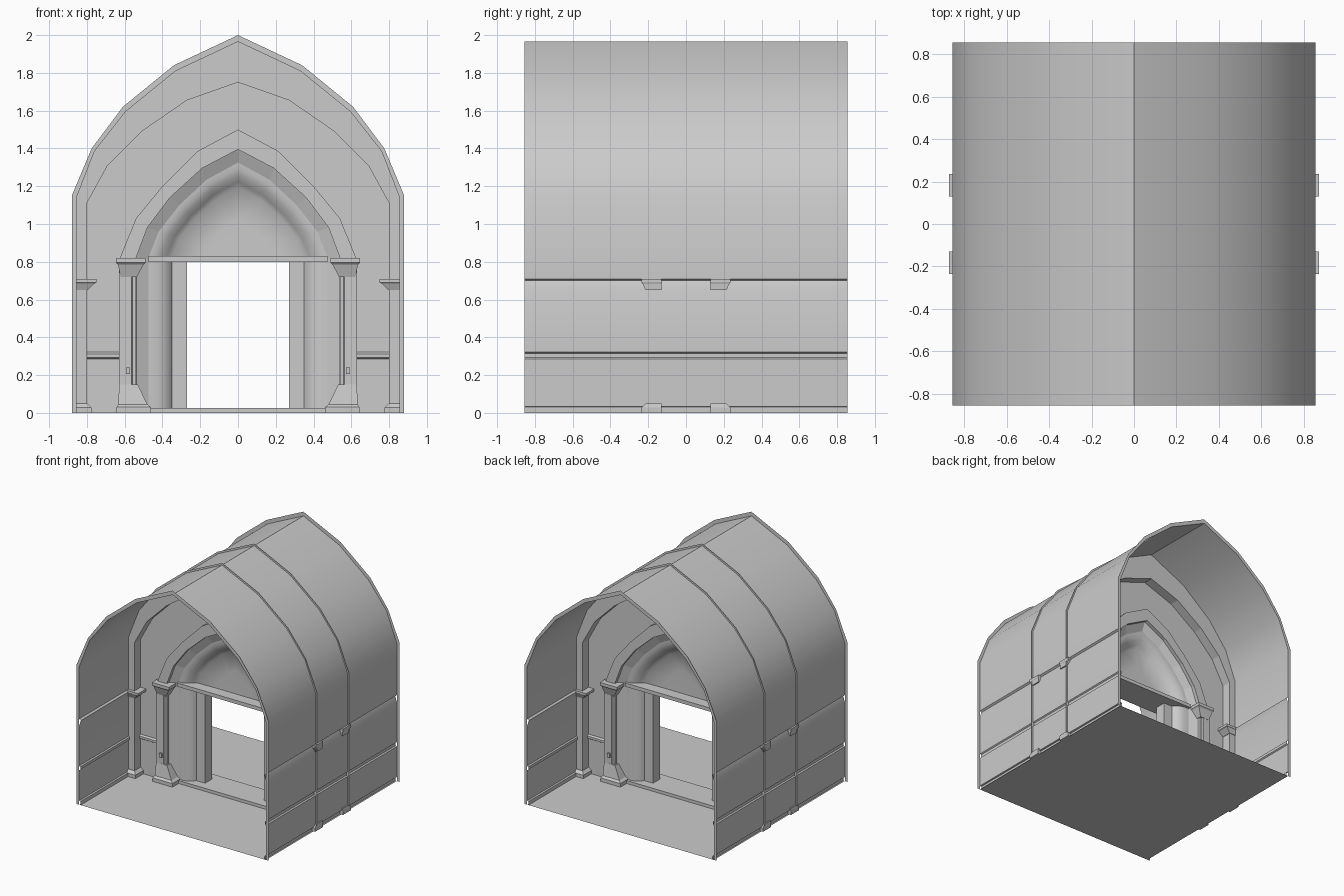
import bpy, bmesh
from math import radians

if "Cube" in bpy.data.objects:
    bpy.data.objects.remove(bpy.data.objects["Cube"])


def make(name, verts, faces, mirror=(False, False), smooth=None):
    """Mesh object with optional x / y mirroring and smooth-by-angle shading."""
    me = bpy.data.meshes.new(name)
    me.from_pydata(verts, [], faces)
    bm = bmesh.new()
    bm.from_mesh(me)
    bmesh.ops.remove_doubles(bm, verts=bm.verts, dist=0.0001)
    bmesh.ops.recalc_face_normals(bm, faces=bm.faces)
    bm.to_mesh(me)
    bm.free()
    if smooth:
        me.shade_smooth()
        me.set_sharp_from_angle(angle=radians(smooth))
    ob = bpy.data.objects.new(name, me)
    bpy.context.collection.objects.link(ob)
    if any(mirror):
        m = ob.modifiers.new("Mirror", 'MIRROR')
        m.use_axis = (mirror[0], mirror[1], False)
        m.use_mirror_merge = False
    return ob


def loft(name, rings, closed=False, caps=False, **kw):
    """Bridge successive rings that have equal point counts."""
    n = len(rings[0])
    verts = [p for r in rings for p in r]
    faces = []
    for k in range(len(rings) - 1):
        for i in range(n if closed else n - 1):
            j = (i + 1) % n
            faces.append((k*n + i, k*n + j, (k+1)*n + j, (k+1)*n + i))
    if caps:
        faces += [tuple(range(n))[::-1], tuple(range(len(verts) - n, len(verts)))]
    return make(name, verts, faces, **kw)


def arch(half, y):
    """Full pointed arch at depth y from its right half (base to apex)."""
    return [(x, y, z) for x, z in half] + [(-x, y, z) for x, z in half[-2::-1]]


def stack(name, levels, **kw):
    """Stacked rectangles (z, x0, x1, y0, y1): boxes, capitals and bases."""
    rings = [[(a, c, z), (b, c, z), (b, d, z), (a, d, z)] for z, a, b, c, d in levels]
    return loft(name, rings, closed=True, caps=True, **kw)


def box(name, x0, x1, y0, y1, z0, z1, **kw):
    return stack(name, [(z0, x0, x1, y0, y1), (z1, x0, x1, y0, y1)], **kw)


L = 0.855
XY = (True, True)
Y = (False, True)

# Half profiles of the arches, base to apex
outer = [(.88, 0), (.88, 1.15), (.775, 1.40), (.61, 1.62), (.34, 1.84), (0, 2.0)]
vault = [(.855, 0), (.855, 1.14), (.76, 1.385), (.595, 1.595), (.33, 1.81), (0, 1.965)]
fin = [(.868, 0), (.868, 1.145), (.768, 1.393), (.603, 1.608), (.335, 1.825), (0, 1.982)]
rib = [(.80, 0), (.80, 1.11), (.69, 1.31), (.51, 1.49), (.27, 1.655), (0, 1.75)]
arch_a = [(.625, 0), (.625, .82), (.54, 1.03), (.40, 1.20), (.215, 1.385), (0, 1.50)]
arch_b = [(.54, 0), (.54, .82), (.48, .98), (.36, 1.14), (.19, 1.295), (0, 1.395)]
arch_c = [(.475, 0), (.475, .82), (.42, .96), (.31, 1.10), (.165, 1.235), (0, 1.325)]

# Vault shell with skirting, dado and cornice bands
shell = [(.842, 0), (.842, .03), (.855, .033), (.855, .285), (.845, .292), (.845, .315),
         (.855, .322), (.855, .655), (.84, .70), (.855, .71)] + vault[1:]
loft("vault_shell", [arch(shell, -L), arch(shell, L)], smooth=32)

# Flat end rims and floor
loft("end_rim", [arch(outer, -L), arch(vault, -L)], mirror=Y)
make("floor", [(-L, -L, 0), (L, -L, 0), (L, L, 0), (-L, L, 0)], [(0, 1, 2, 3)])

# Cross wall: stepped rib, wall face and the receding doorway arches
loft("cross_wall", [arch(fin, -.21), arch(rib, -.21), arch(rib, -.13), arch(arch_a, -.13),
                    arch(arch_a, -.16), arch(arch_b, -.16), arch(arch_b, -.13),
                    arch(arch_c, -.10)], mirror=Y)

# Tympanum: flared hood rolling back to a flat panel
hood = [(.475, .82), (.42, .96), (.31, 1.10), (.165, 1.235), (0, 1.325)]
steps = [(1, -.10), (.94, -.098), (.87, -.085), (.80, -.06), (.74, -.035), (.4, -.03), (.01, -.03)]
loft("tympanum", [arch([(x*s, .82 + (z - .82)*s) for x, z in hood], y) for s, y in steps],
     mirror=Y, smooth=80)

# Lintel and threshold
box("lintel", -.475, .475, -.122, .122, .80, .83)
box("threshold", -.475, .475, -.12, .12, 0, .025)

# Rounded door jambs with a flat frame
plan = [(.475, -.10), (.43, -.098), (.39, -.085), (.36, -.062), (.35, -.045), (.27, -.045), (.27, 0)]
loft("door_jamb", [[(x, y, z) for x, y in plan] for z in (0, .80)], mirror=XY, smooth=45)

# Doorway columns with chamfered inner side
plan = [(.63, -.12), (.63, -.17), (.565, -.17), (.53, -.12)]
loft("column_shaft", [[(x, y, z) for x, y in plan] for z in (.02, .80)], closed=True, mirror=XY)
stack("column_capital", [(.72, .535, .622, -.172, -.11), (.785, .50, .635, -.195, -.11),
                         (.795, .49, .645, -.205, -.11), (.82, .49, .645, -.205, -.11)], mirror=XY)
stack("column_base", [(0, .46, .643, -.20, -.10), (.03, .46, .643, -.20, -.10),
                      (.045, .48, .633, -.185, -.10), (.15, .53, .63, -.171, -.10)], mirror=XY)
box("column_bracket", .573, .592, -.185, -.16, .205, .24, mirror=XY)

# Side pilaster capitals and bases
stack("pilaster_capital", [(.65, .797, .865, -.214, -.13), (.685, .76, .867, -.23, -.13),
                           (.69, .75, .87, -.235, -.13), (.71, .75, .87, -.235, -.13)], mirror=XY)
stack("pilaster_base", [(0, .775, .87, -.235, -.13), (.028, .775, .87, -.235, -.13),
                        (.05, .798, .865, -.213, -.13)], mirror=XY)

# Dado rail on the cross wall
stack("wall_rail", [(.285, .62, .80, -.132, -.12), (.293, .62, .80, -.145, -.12),
                    (.312, .62, .80, -.145, -.12), (.322, .62, .80, -.132, -.12)], mirror=XY)
